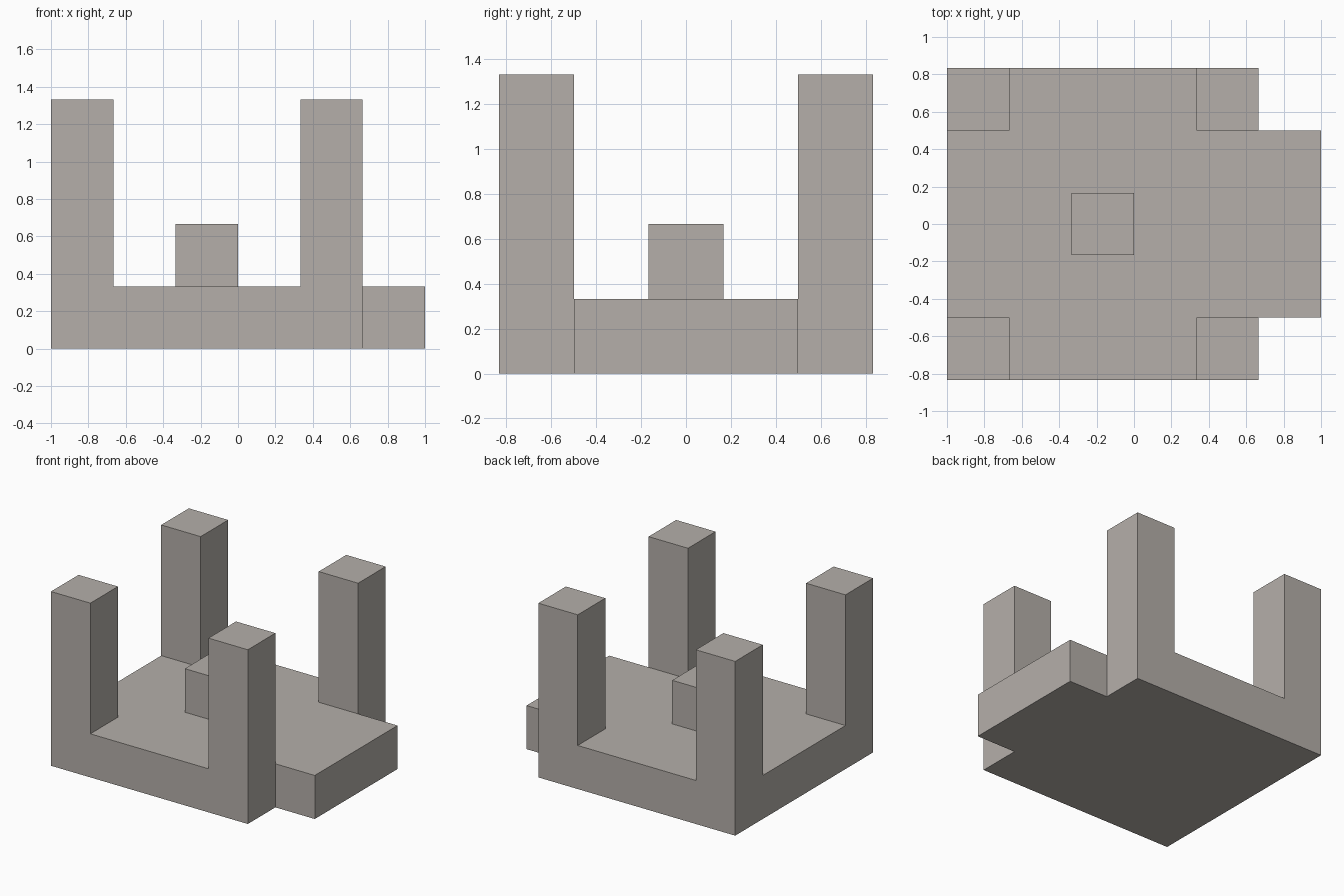
import bpy
import bmesh
from math import radians
from mathutils import Vector

cube = bpy.data.objects.get("Cube")
if cube:
    bpy.data.objects.remove(cube, do_unlink=True)

UNIT = 1 / 3          # everything sits on a grid of this cell size
COLS, ROWS = 6, 5


def cell(face):
    """Column and row of a horizontal face on the grid."""
    c = face.calc_center_median()
    return int(c.x / UNIT + COLS / 2), int(c.y / UNIT + ROWS / 2)


def raise_cells(bm, faces, units):
    """Extrude faces straight up and return the new top faces."""
    geom = bmesh.ops.extrude_face_region(bm, geom=faces)["geom"]
    verts = [g for g in geom if isinstance(g, bmesh.types.BMVert)]
    bmesh.ops.translate(bm, verts=verts, vec=Vector((0, 0, units * UNIT)))
    return [g for g in geom if isinstance(g, bmesh.types.BMFace)]


bm = bmesh.new()

# Base footprint: a grid with the two right-end corners notched out
bmesh.ops.create_grid(bm, x_segments=COLS, y_segments=ROWS, size=1)
bmesh.ops.scale(bm, verts=bm.verts, vec=Vector((1, ROWS / COLS, 1)))
notches = [f for f in bm.faces if cell(f) in {(5, 0), (5, 4)}]
bmesh.ops.delete(bm, geom=notches, context="FACES")

# Base slab
top = raise_cells(bm, bm.faces[:], 1)

# Four corner posts and the low centre block
corners = {(col, row) for col in (0, 4) for row in (0, 4)}
posts = [f for f in top if cell(f) in corners]
block = [f for f in top if cell(f) == (2, 2)]
raise_cells(bm, posts, 3)
raise_cells(bm, block, 1)

# Merge coplanar cells into clean flat faces
bmesh.ops.recalc_face_normals(bm, faces=bm.faces)
bmesh.ops.dissolve_limit(bm, angle_limit=radians(1),
                         verts=bm.verts, edges=bm.edges)

mesh = bpy.data.meshes.new("base_with_posts")
bm.to_mesh(mesh)
bm.free()

# Warm grey finish
grey = bpy.data.materials.new("warm_grey")
grey.use_nodes = True
colour = (0.46, 0.43, 0.40, 1)
grey.diffuse_color = colour
grey.node_tree.nodes["Principled BSDF"].inputs["Base Color"].default_value = colour
mesh.materials.append(grey)

body = bpy.data.objects.new("base_with_posts", mesh)
bpy.context.collection.objects.link(body)
